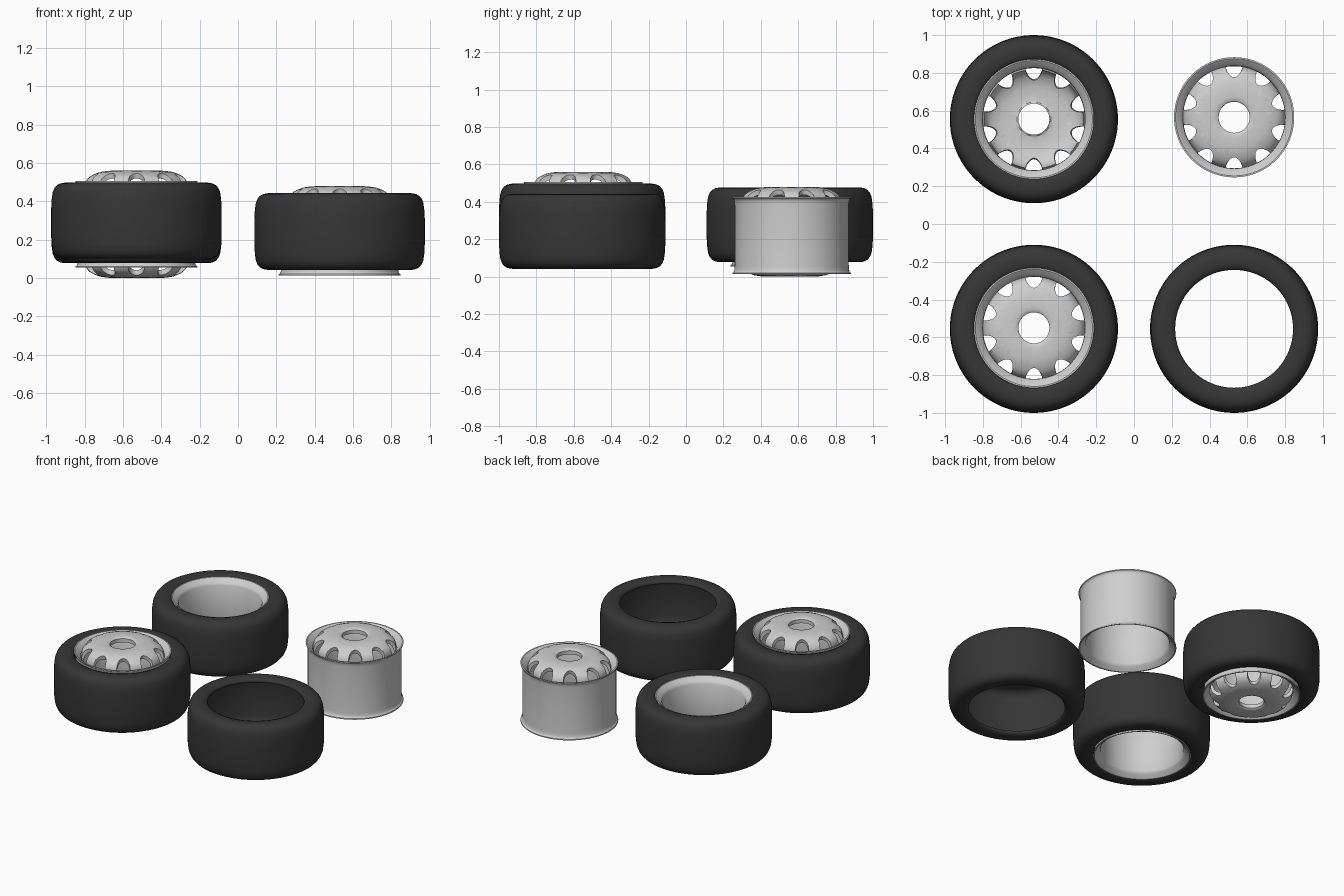
import bpy, bmesh, math

if "Cube" in bpy.data.objects:
    bpy.data.objects.remove(bpy.data.objects["Cube"])


def material(name, v):
    m = bpy.data.materials.new(name)
    m.diffuse_color = (v, v, v, 1)
    m.use_nodes = True
    m.node_tree.nodes["Principled BSDF"].inputs["Base Color"].default_value = m.diffuse_color
    return m


RUBBER = material("black rubber", 0.037)
METAL = material("light metal", 0.62)


def sweep(name, loops, mat, loc, flip=False, angle=35):
    """loops: list of (theta, closed profile [(r, z), ...]) joined into a ring."""
    bm = bmesh.new()
    rings = [[bm.verts.new((r * math.cos(t), r * math.sin(t), z)) for r, z in prof]
             for t, prof in loops]
    n = len(rings[0])
    for i, a in enumerate(rings):
        b = rings[(i + 1) % len(rings)]
        for j in range(n):
            k = (j + 1) % n
            bm.faces.new((a[j], b[j], b[k], a[k]))
    bmesh.ops.recalc_face_normals(bm, faces=bm.faces)
    me = bpy.data.meshes.new(name)
    bm.to_mesh(me)
    bm.free()
    me.materials.append(mat)
    ob = bpy.data.objects.new(name, me)
    bpy.context.collection.objects.link(ob)
    ob.location = loc
    if flip:
        ob.rotation_euler = (math.pi, 0, 0)
    bpy.ops.object.select_all(action='DESELECT')
    ob.select_set(True)
    bpy.context.view_layer.objects.active = ob
    bpy.ops.object.shade_smooth_by_angle(angle=math.radians(angle))
    return ob


def lathe(name, prof, mat, loc, flip=False, angle=35, seg=96):
    loops = [(2 * math.pi * i / seg, prof) for i in range(seg)]
    return sweep(name, loops, mat, loc, flip, angle)


# Hollow tyre section, upper half mirrored downwards
HALF = [(.445, 0), (.4445, .07), (.442, .115), (.437, .15), (.428, .172), (.415, .187),
        (.398, .196), (.375, .2), (.34, .198), (.318, .191), (.312, .18),
        (.315, .172), (.34, .174), (.385, .17), (.408, .15), (.418, .11), (.42, 0)]
TYRE = HALF + [(r, -z) for r, z in reversed(HALF[1:-1])]

# Rim barrel section with a flange at each end, heights about the middle
RIM_HALF = [(.305, 0), (.305, .165), (.307, .185), (.311, .195), (.317, .199), (.318, .206),
            (.310, .206), (.300, .199), (.288, .186), (.278, .178), (.271, .165), (.270, 0)]
RIM = RIM_HALF + [(r, -z) for r, z in reversed(RIM_HALF[1:-1])]

# Domed disc height by radius, measured from the rim bottom
DOME = [(.082, .457), (.09, .464), (.11, .466), (.15, .465), (.19, .459), (.225, .446),
        (.25, .430), (.264, .410), (.272, .378)]


def dome_z(r):
    for (r0, z0), (r1, z1) in zip(DOME, DOME[1:]):
        if r <= r1:
            return z0 + (z1 - z0) * (r - r0) / (r1 - r0)
    return DOME[-1][1]


def disc_loops():
    """Disc with ten rounded scallops cut into its edge, one at the front and back."""
    w, loops = math.radians(9.5), []
    for s in range(10):
        centre = math.pi / 2 + s * math.pi / 5
        offs = [w * math.sin(math.radians(15 * k)) for k in range(-6, 7)]
        gap = math.pi / 5 - 2 * w
        offs += [w + gap * k / 4 for k in (1, 2, 3)]
        for d in offs:
            cut = math.sqrt(max(0, 1 - (d / w) ** 2)) if d <= w else 0
            edge = .272 - .060 * cut
            rs = [.082 + (edge - .082) * f for f in
                  (0, .045, .15, .3, .45, .57, .68, .77, .85, .91, .96, 1)]
            top = [(r, dome_z(r)) for r in rs]
            under = [(.082 + (r - .082) * .95, z - .026) for r, z in top]
            loops.append((centre + d, top + under[::-1]))
    return loops


def rim(name, x, y, z, flip=False):
    lathe(name + "_barrel", RIM, METAL, (x, y, z - .206 if flip else z + .206), flip)
    sweep(name + "_disc", disc_loops(), METAL, (x, y, z), flip)


def tyre(name, x, y, z):
    lathe(name, TYRE, RUBBER, (x, y, z + .2), angle=60)


# Complete wheel, face up
tyre("front_left_tyre", -.53, -.555, .097)
rim("front_left_rim", -.53, -.55, .094)
# Complete wheel, face down
tyre("back_left_tyre", -.53, .555, .077)
rim("back_left_rim", -.53, .555, .466, flip=True)
# Bare rim and bare tyre
rim("back_right_rim", .53, .565, .013)
tyre("front_right_tyre", .53, -.555, .042)
